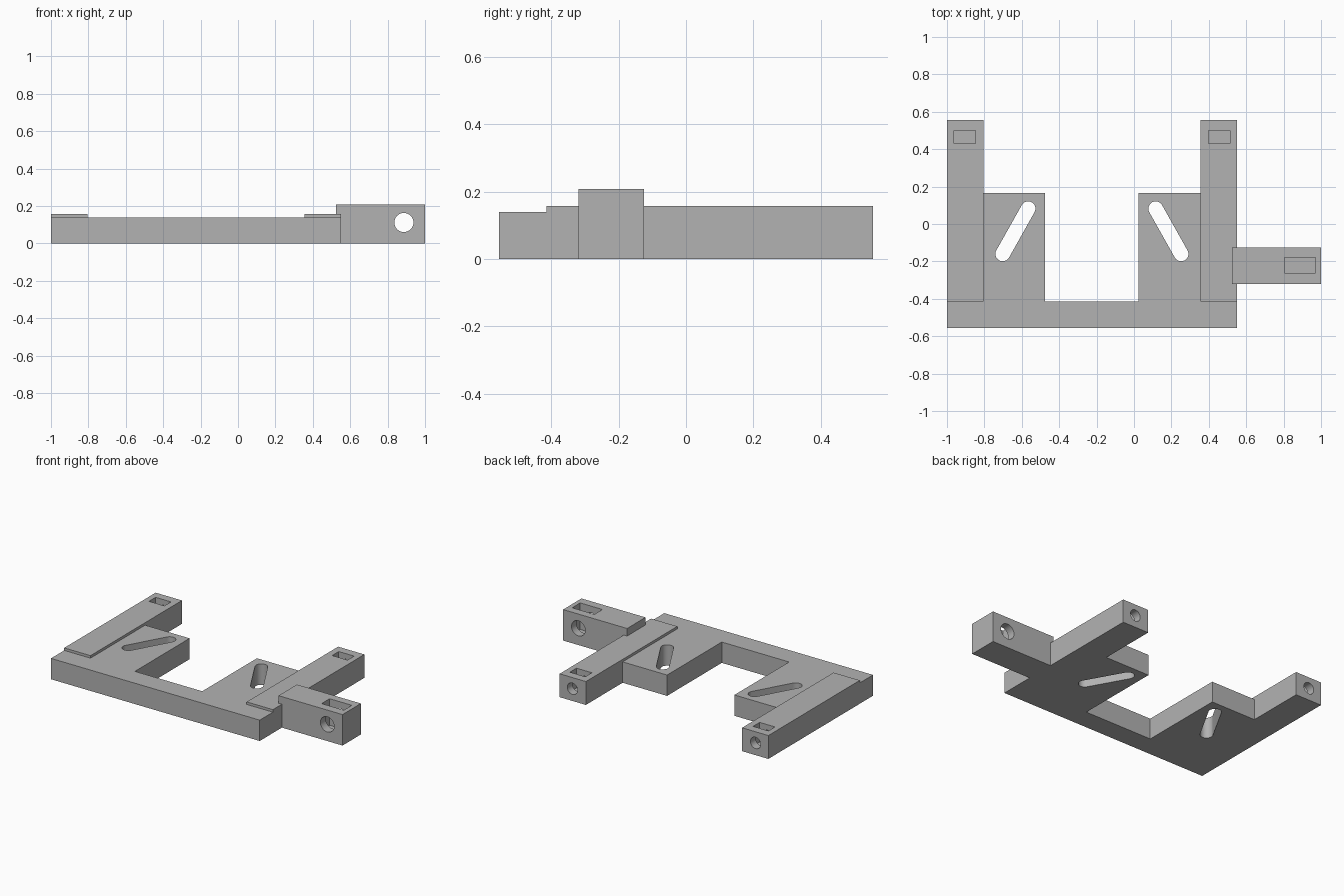
import bpy
import bmesh
from math import pi
from mathutils import Matrix, Vector

default = bpy.data.objects.get("Cube")
if default:
    bpy.data.objects.remove(default, do_unlink=True)

grey = bpy.data.materials.new("plain grey")
grey.use_nodes = True
COLOUR = (0.45, 0.45, 0.45, 1)
grey.diffuse_color = COLOUR
grey.node_tree.nodes["Principled BSDF"].inputs["Base Color"].default_value = COLOUR

MID = -0.225  # symmetry plane of the bracket


def add_object(name, bm):
    bmesh.ops.recalc_face_normals(bm, faces=bm.faces)
    mesh = bpy.data.meshes.new(name)
    bm.to_mesh(mesh)
    bm.free()
    mesh.materials.append(grey)
    obj = bpy.data.objects.new(name, mesh)
    bpy.context.collection.objects.link(obj)
    return obj


def prism(name, outline, z0, z1):
    bm = bmesh.new()
    face = bm.faces.new([bm.verts.new((x, y, z0)) for x, y in outline])
    top = bmesh.ops.extrude_face_region(bm, geom=[face])["geom"]
    verts = [v for v in top if isinstance(v, bmesh.types.BMVert)]
    bmesh.ops.translate(bm, vec=(0, 0, z1 - z0), verts=verts)
    return add_object(name, bm)


def box(name, x0, x1, y0, y1, z0, z1):
    return prism(name, [(x0, y0), (x1, y0), (x1, y1), (x0, y1)], z0, z1)


def bore(name, x, z, radius, y0, y1):
    bm = bmesh.new()
    place = Matrix.Translation((x, (y0 + y1) / 2, z)) @ Matrix.Rotation(pi / 2, 4, "X")
    bmesh.ops.create_cone(bm, cap_ends=True, segments=40, radius1=radius,
                          radius2=radius, depth=y1 - y0, matrix=place)
    return add_object(name, bm)


def slot(name, start, end, radius):
    a, b = Vector(start), Vector(end)
    side = (b - a).normalized().orthogonal() * radius
    outline = []
    for centre, offset in ((a, 0), (b, pi)):
        for i in range(17):
            outline.append(centre + Matrix.Rotation(offset + pi * i / 16, 2) @ side)
    return prism(name, outline, -0.1, 0.3)


def combine(target, tool, operation):
    mod = target.modifiers.new(operation.lower(), "BOOLEAN")
    mod.operation, mod.solver, mod.object = operation, "EXACT", tool
    bpy.context.view_layer.update()
    graph = bpy.context.evaluated_depsgraph_get()
    mesh = bpy.data.meshes.new_from_object(target.evaluated_get(graph))
    target.modifiers.clear()
    target.data = mesh
    bpy.data.objects.remove(tool, do_unlink=True)


# U-shaped plate with stepped arms, mirrored about its middle
half = [(0.775, -0.555), (0.775, 0.555), (0.58, 0.555), (0.58, 0.165),
        (0.25, 0.165), (0.25, -0.415)]
outline = [(MID + x, y) for x, y in half] + [(MID - x, y) for x, y in reversed(half)]
bracket = prism("slotted_bracket", outline, 0, 0.14)

# Raised rails on the arms and the side mounting block
for s in (-1, 1):
    x0, x1 = sorted((MID + s * 0.58, MID + s * 0.775))
    combine(bracket, box("rail", x0, x1, -0.415, 0.555, 0, 0.157), "UNION")
combine(bracket, box("side_block", 0.525, 1, -0.32, -0.125, 0, 0.208), "UNION")

# Slanted slots, nut pockets and screw bores
for s in (-1, 1):
    x = MID + s * 0.68
    cutters = [slot("slot", (MID + s * 0.341, 0.082), (MID + s * 0.477, -0.16), 0.039),
               box("nut_pocket", x - 0.057, x + 0.057, 0.43, 0.5, 0.025, 0.3),
               bore("screw_bore", x, 0.082, 0.038, 0.35, 0.6)]
    for cutter in cutters:
        combine(bracket, cutter, "DIFFERENCE")
combine(bracket, box("block_pocket", 0.805, 0.97, -0.263, -0.178, 0.03, 0.3), "DIFFERENCE")
combine(bracket, bore("block_bore", 0.887, 0.112, 0.051, -0.4, 0), "DIFFERENCE")

# Crisp edges with smooth bores
bpy.ops.object.select_all(action="DESELECT")
bracket.select_set(True)
bpy.context.view_layer.objects.active = bracket
bpy.ops.object.shade_smooth_by_angle(angle=pi / 6)
